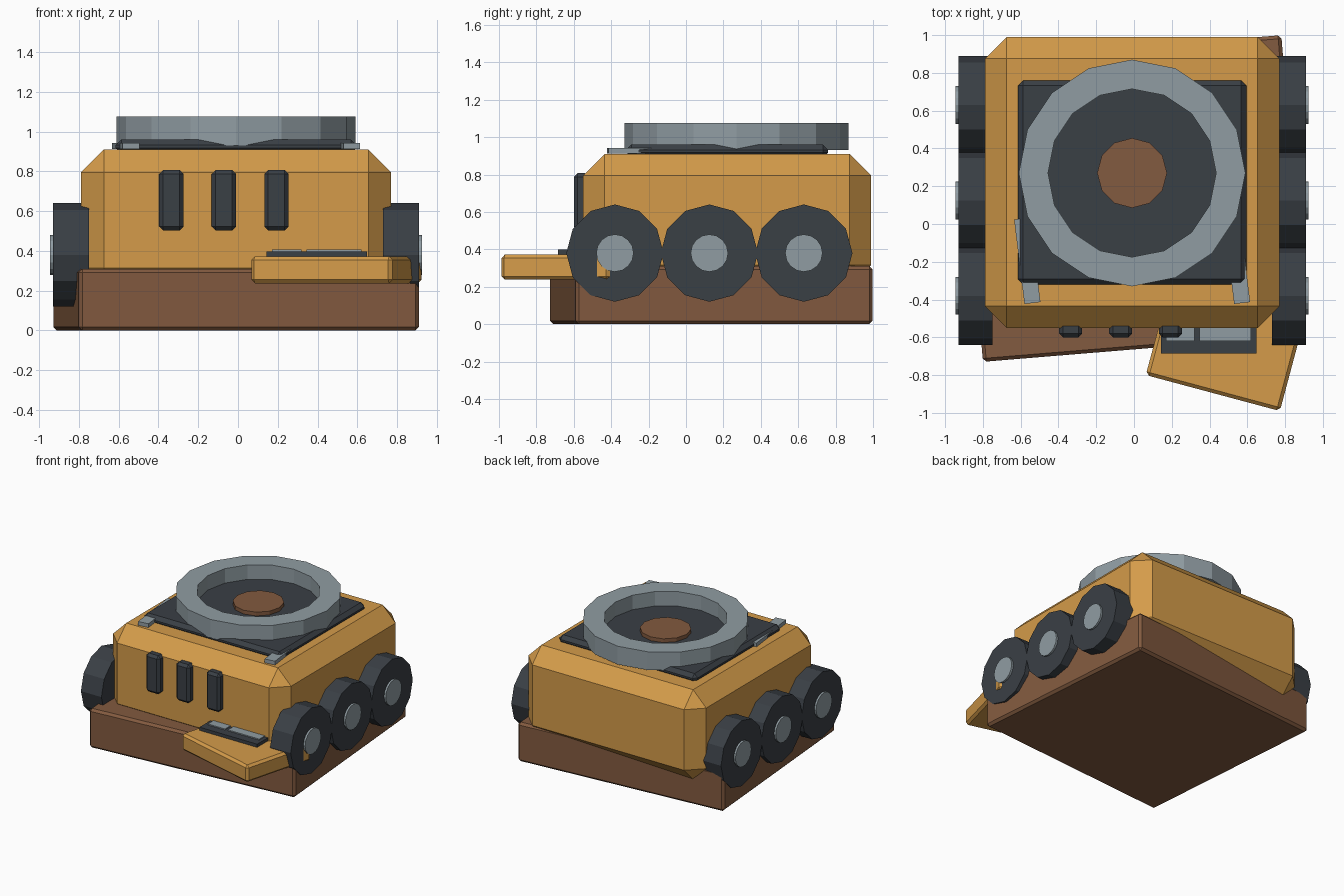
import bpy, bmesh, math
from mathutils import Matrix

if "Cube" in bpy.data.objects:
    bpy.data.objects.remove(bpy.data.objects["Cube"])


def material(name, rgb):
    m = bpy.data.materials.new(name)
    m.use_nodes = True
    col = (*rgb, 1)
    m.diffuse_color = col
    m.node_tree.nodes["Principled BSDF"].inputs["Base Color"].default_value = col
    return m


ochre = material("ochre_paint", (0.66, 0.33, 0.068))
dark = material("dark_rubber", (0.042, 0.050, 0.060))
steel = material("pale_steel", (0.28, 0.335, 0.365))
brown = material("brown_rust", (0.225, 0.103, 0.050))


def finish(name, bm, mat):
    bmesh.ops.recalc_face_normals(bm, faces=bm.faces)
    mesh = bpy.data.meshes.new(name)
    bm.to_mesh(mesh)
    bm.free()
    mesh.materials.append(mat)
    ob = bpy.data.objects.new(name, mesh)
    bpy.context.collection.objects.link(ob)
    return ob


def box(name, centre, size, mat, bevel=0.0, turn=0.0):
    bm = bmesh.new()
    bmesh.ops.create_cube(bm, size=1)
    bmesh.ops.scale(bm, vec=size, verts=bm.verts)
    if bevel:
        bmesh.ops.bevel(bm, geom=bm.edges[:], offset=bevel, segments=1,
                        affect='EDGES', profile=0.5)
    ob = finish(name, bm, mat)
    ob.location = centre
    ob.rotation_euler.z = math.radians(turn)
    return ob


def cylinder(name, centre, radius, depth, sides, mat, sideways=False):
    bm = bmesh.new()
    bmesh.ops.create_cone(bm, cap_ends=True, segments=sides, radius1=radius,
                          radius2=radius, depth=depth)
    if sideways:
        bmesh.ops.rotate(bm, verts=bm.verts, matrix=Matrix.Rotation(math.pi / 2, 3, 'Y'))
    ob = finish(name, bm, mat)
    ob.location = centre
    return ob


def ring(name, centre, outer, inner, z0, z1, sides, mat):
    # square profile swept round the vertical axis
    bm = bmesh.new()
    profile = [(outer, z0), (outer, z1), (inner, z1), (inner, z0)]
    loops = []
    for i in range(sides):
        a = math.tau * i / sides
        loops.append([bm.verts.new((r * math.cos(a), r * math.sin(a), z)) for r, z in profile])
    for i in range(sides):
        p, q = loops[i], loops[(i + 1) % sides]
        for k in range(4):
            n = (k + 1) % 4
            bm.faces.new((p[k], q[k], q[n], p[n]))
    ob = finish(name, bm, mat)
    ob.location = centre
    return ob


MID = -0.01  # centre line of the hull

# Base slab and chamfered hull
box("base_slab", (MID, 0.135, 0.155), (1.716, 1.594, 0.31), brown, 0.018, 4.7)
box("hull", (MID, 0.22, 0.555), (1.56, 1.54, 0.71), ochre, 0.115)

# Wheels with hubs
for side, label in ((1, "left"), (-1, "right")):
    for n, y in enumerate((-0.38, 0.125, 0.63)):
        cylinder(f"wheel_{label}_{n}", (MID + side * 0.83, y, 0.38), 0.26, 0.18, 12, dark, True)
        cylinder(f"hub_{label}_{n}", (MID + side * 0.875, y, 0.38), 0.1, 0.12, 16, steel, True)

# Roof plate, raised ring and centre cap
box("roof_plate", (MID, 0.22, 0.925), (1.21, 1.08, 0.07), dark, 0.028)
ring("roof_ring", (MID, 0.27, 0), 0.6, 0.445, 0.93, 1.075, 16, steel)
cylinder("centre_cap", (MID, 0.27, 0.965), 0.185, 0.05, 12, brown)

# Flat bars under the roof plate
for label, x in (("right", -0.565), ("left", 0.545)):
    box(f"roof_bar_{label}", (x, -0.195, 0.928), (0.085, 0.45, 0.03), steel, 0.0, 7)

# Front vents
for n in range(3):
    box(f"front_vent_{n}", (-0.335 + n * 0.264, -0.56, 0.655), (0.122, 0.08, 0.305), dark, 0.02)

# Turned front step with a panel
box("front_step", (0.495, -0.605, 0.305), (0.735, 0.60, 0.135), ochre, 0.018, -15)
box("step_panel", (0.395, -0.56, 0.383), (0.505, 0.25, 0.03), dark)
box("panel_plate_small", (0.245, -0.555, 0.402), (0.15, 0.13, 0.009), steel)
box("panel_plate_large", (0.483, -0.555, 0.402), (0.275, 0.13, 0.009), steel)
